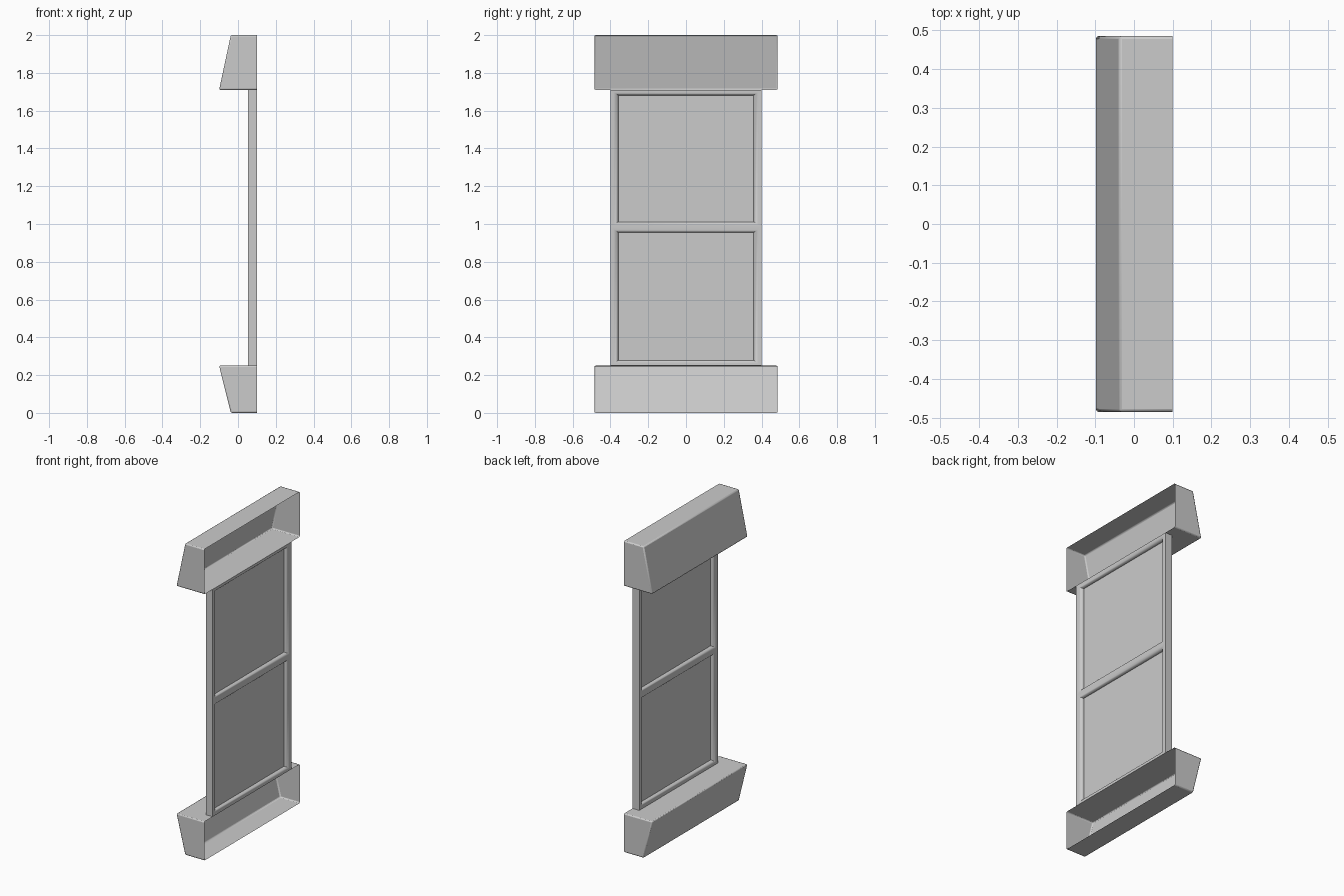
import bpy, bmesh

if "Cube" in bpy.data.objects:
    bpy.data.objects.remove(bpy.data.objects["Cube"])

BACK = 0.1          # open wall side of the model
FRONT = 0.052       # outer face of the sash


def finish(bm, name):
    bmesh.ops.remove_doubles(bm, verts=bm.verts, dist=1e-5)
    bmesh.ops.recalc_face_normals(bm, faces=bm.faces)
    mesh = bpy.data.meshes.new(name)
    bm.to_mesh(mesh)
    bm.free()
    obj = bpy.data.objects.new(name, mesh)
    bpy.context.collection.objects.link(obj)
    return obj


def smooth(obj):
    bpy.ops.object.select_all(action='DESELECT')
    obj.select_set(True)
    bpy.context.view_layer.objects.active = obj
    bpy.ops.object.shade_smooth_by_angle(angle=0.6)


# Hollow sloped block, open at the wall side, softly bevelled
def sloped_block(name, z_wide, z_narrow, half=0.485):
    profile = [(BACK, z_wide), (-0.1, z_wide), (-0.038, z_narrow), (BACK, z_narrow)]
    bm = bmesh.new()
    ends = [[bm.verts.new((x, y, z)) for x, z in profile] for y in (-half, half)]
    for ring in ends:
        bm.faces.new(ring)
    for i in range(3):
        bm.faces.new((ends[0][i], ends[0][i + 1], ends[1][i + 1], ends[1][i]))
    obj = finish(bm, name)
    bev = obj.modifiers.new("soft_edges", 'BEVEL')
    bev.width = 0.007
    bev.segments = 2
    smooth(obj)


sloped_block("lintel", 1.71, 2.0)
sloped_block("sill", 0.25, 0.0)


# Nested rectangles describe each rounded sash opening
def rect(inset, x, z0, z1, half=0.4):
    y, dz = half - inset, inset * 0.68
    return [(x, -y, z0 + dz), (x, y, z0 + dz), (x, y, z1 - dz), (x, -y, z1 - dz)]


Z_LOW, Z_MID, Z_TOP = 0.25, 0.983, 1.71
PANE_X = 0.076
steps = [(0, FRONT), (0.018, FRONT), (0.029, 0.055), (0.037, 0.061), (0.042, 0.069),
         (0.042, 0.083), (0.037, 0.091), (0.029, 0.097), (0.018, BACK), (0, BACK)]

frame = bmesh.new()
for z0, z1 in ((Z_LOW, Z_MID), (Z_MID, Z_TOP)):
    loops = [[frame.verts.new(p) for p in rect(d, x, z0, z1)] for d, x in steps]
    for k in range(len(loops)):
        a, b = loops[k], loops[(k + 1) % len(loops)]
        for i in range(4):
            j = (i + 1) % 4
            # No wall inside the shared middle bar
            if k == len(loops) - 1 and a[i].co.z == a[j].co.z and abs(a[i].co.z - Z_MID) < 1e-4:
                continue
            frame.faces.new((a[i], a[j], b[j], b[i]))
smooth(finish(frame, "window_frame"))

# Flat panes set into the middle of the frame depth
for name, z0, z1 in (("lower_pane", Z_LOW, Z_MID), ("upper_pane", Z_MID, Z_TOP)):
    bm = bmesh.new()
    bm.faces.new([bm.verts.new(p) for p in rect(0.042, PANE_X, z0, z1)])
    finish(bm, name)
